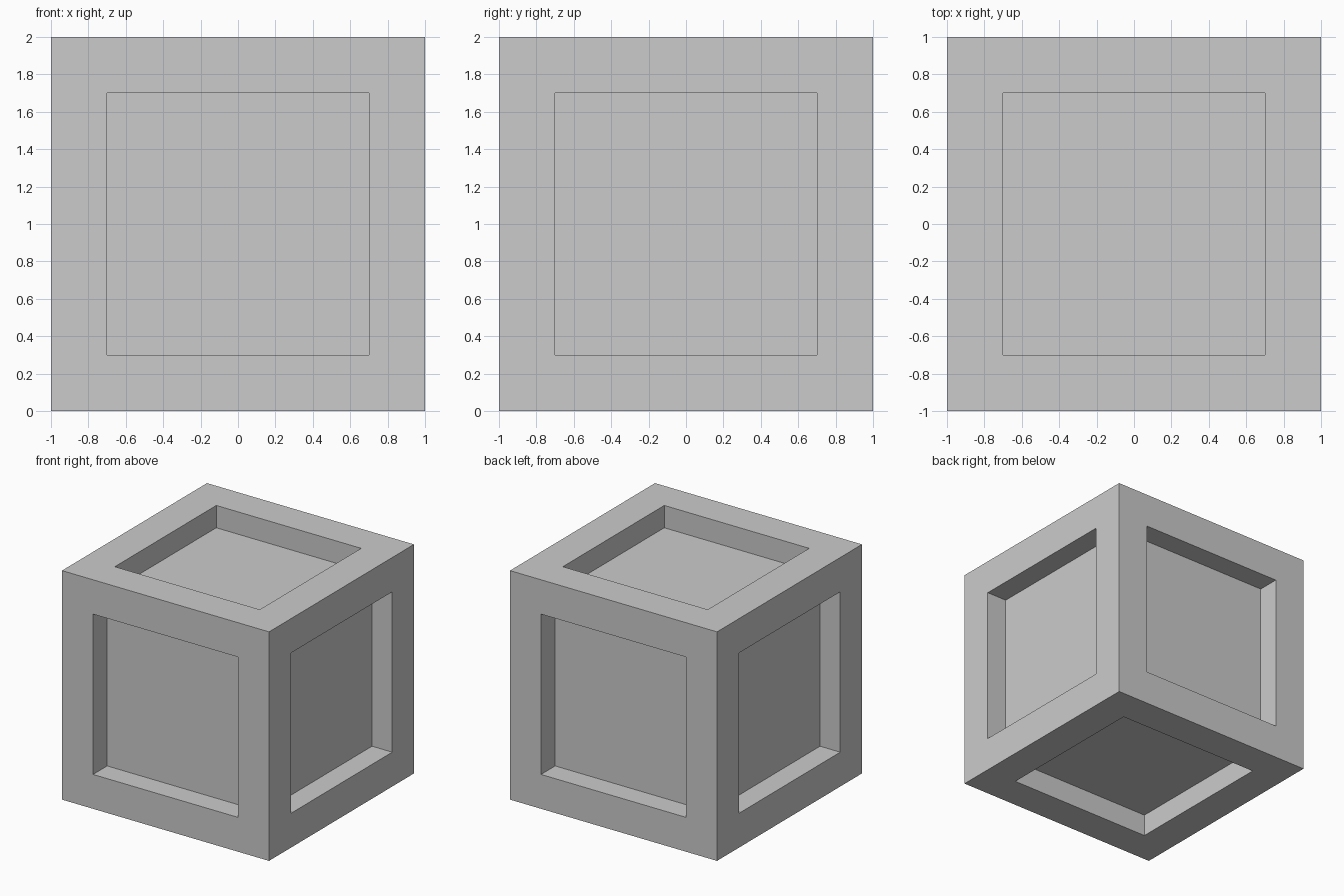
import bpy, bmesh
from mathutils import Matrix

if "Cube" in bpy.data.objects:
    bpy.data.objects.remove(bpy.data.objects["Cube"])

SIZE, FRAME, DEPTH = 2.0, 0.3, 0.195

# Solid cube standing on the ground
bm = bmesh.new()
bmesh.ops.create_cube(bm, size=SIZE, matrix=Matrix.Translation((0, 0, SIZE / 2)))
bm.normal_update()

# Border frame on every side
panels = bm.faces[:]
bmesh.ops.inset_individual(bm, faces=panels, thickness=FRAME, use_even_offset=True)

# Push each centre panel straight inward
bm.normal_update()
for panel in bmesh.ops.extrude_discrete_faces(bm, faces=panels)["faces"]:
    panel.normal_update()
    bmesh.ops.translate(bm, verts=panel.verts[:], vec=panel.normal * -DEPTH)

bmesh.ops.recalc_face_normals(bm, faces=bm.faces[:])
mesh = bpy.data.meshes.new("crate")
bm.to_mesh(mesh)
bm.free()
bpy.context.collection.objects.link(bpy.data.objects.new("crate", mesh))
